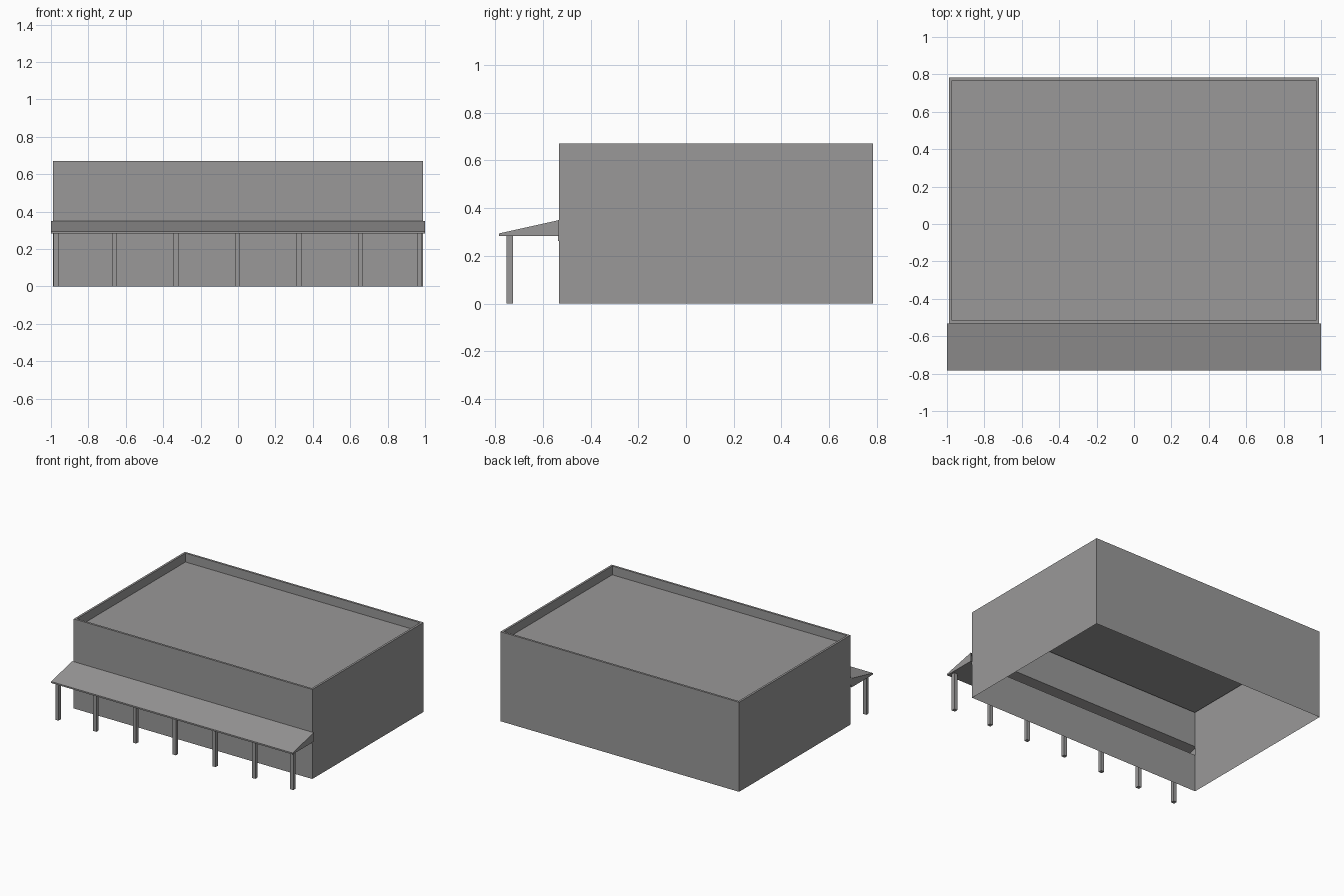
import bpy
import bmesh

cube = bpy.data.objects.get("Cube")
if cube:
    bpy.data.objects.remove(cube, do_unlink=True)

GREY = (0.32, 0.315, 0.315, 1)
mat = bpy.data.materials.new("plain grey")
mat.use_nodes = True
mat.diffuse_color = GREY
mat.node_tree.nodes["Principled BSDF"].inputs["Base Color"].default_value = GREY

# Main dimensions
HALF_X, FRONT, BACK = 0.988, -0.532, 0.783
TOP, ROOF, RIM = 0.67, 0.604, 0.016
EAVE, FASCIA, RIDGE = 0.283, 0.294, 0.35


def finish(name, bm):
    mesh = bpy.data.meshes.new(name)
    bm.to_mesh(mesh)
    bm.free()
    mesh.materials.append(mat)
    obj = bpy.data.objects.new(name, mesh)
    bpy.context.collection.objects.link(obj)
    return obj


def box(name, x0, x1, y0, y1, z0, z1):
    bm = bmesh.new()
    bmesh.ops.create_cube(bm, size=1)
    for v in bm.verts:
        v.co.x = x1 if v.co.x > 0 else x0
        v.co.y = y1 if v.co.y > 0 else y0
        v.co.z = z1 if v.co.z > 0 else z0
    return finish(name, bm)


# Hall: open-bottomed shell, parapet rim and sunken roof, as stacked rings
bm = bmesh.new()


def ring(z, inset=0):
    x, f, b = HALF_X - inset, FRONT + inset, BACK - inset
    return [bm.verts.new(c) for c in ((-x, f, z), (x, f, z), (x, b, z), (-x, b, z))]


rings = [ring(0), ring(EAVE), ring(RIDGE), ring(TOP), ring(TOP, RIM), ring(ROOF, RIM)]
for level, (low, high) in enumerate(zip(rings, rings[1:])):
    for i in range(4):
        if level == 1 and i == 0:
            continue  # slot in the front wall behind the canopy
        j = (i + 1) % 4
        bm.faces.new((low[i], low[j], high[j], high[i]))
bm.faces.new(rings[-1])
finish("hall_shell", bm)

# Canopy: hollow wedge, open at the wall
profile = [(FRONT, EAVE), (-0.783, EAVE), (-0.783, FASCIA), (FRONT, RIDGE)]
bm = bmesh.new()
left, right = [[bm.verts.new((x, y, z)) for y, z in profile] for x in (1, -1)]
for i in range(3):
    bm.faces.new((left[i], left[i + 1], right[i + 1], right[i]))
bm.faces.new(left)
bm.faces.new(right)
bmesh.ops.recalc_face_normals(bm, faces=bm.faces)
finish("canopy", bm)

# Thin ledger board on the wall under the canopy
box("canopy_ledger", -HALF_X, HALF_X, FRONT - 0.005, FRONT, 0.262, EAVE)

# Row of square posts, the end ones set in slightly
for k in range(-3, 4):
    x = max(-0.973, min(0.971, k * 0.329 - 0.002))
    box(f"post_{k + 4}", x - 0.0135, x + 0.0135, -0.752, -0.725, 0, EAVE)
